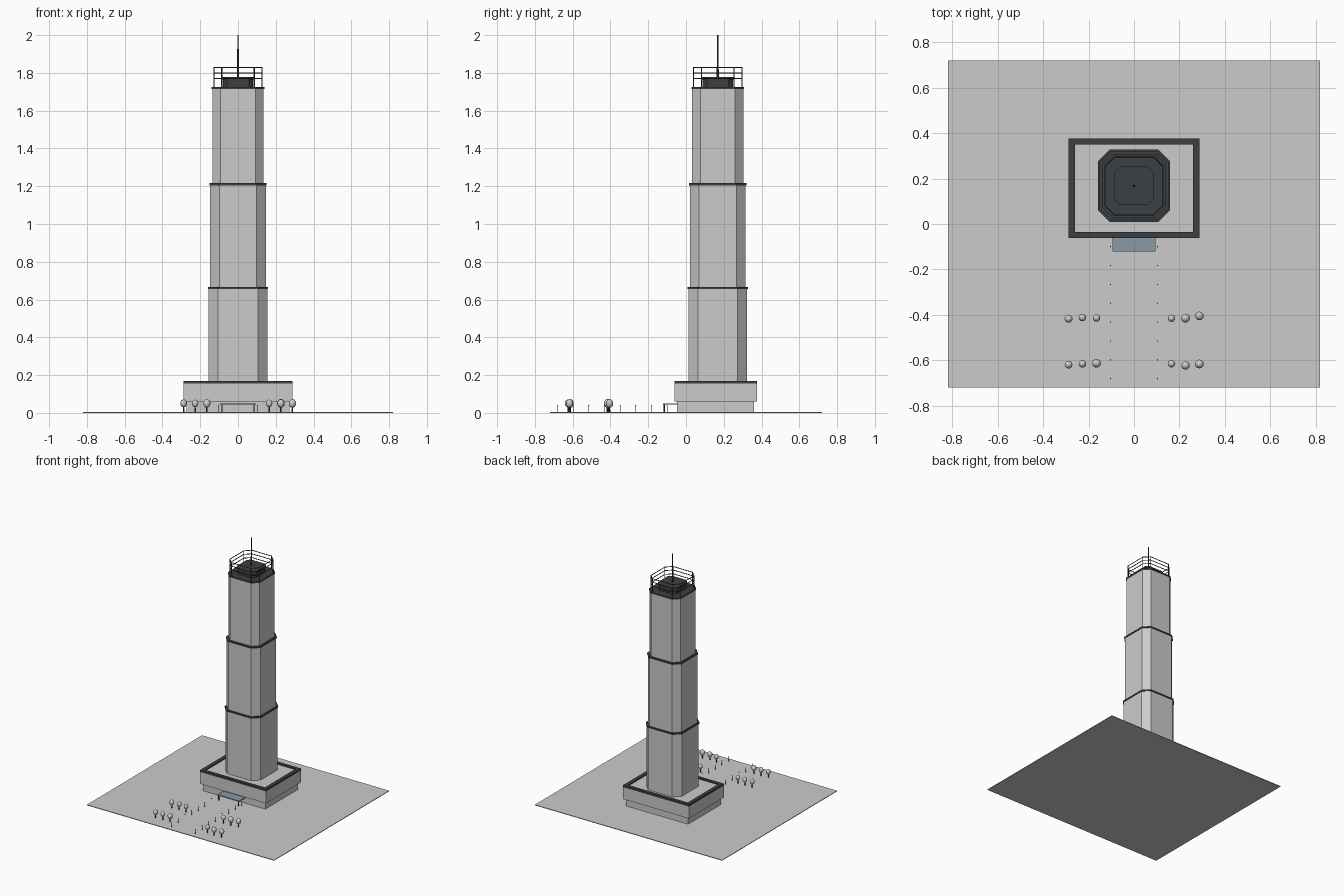
import bpy, bmesh, math, random
from mathutils import Vector

if "Cube" in bpy.data.objects:
    bpy.data.objects.remove(bpy.data.objects["Cube"])

random.seed(4)
TY = 0.168   # tower centre in y
PY = 0.157   # podium centre in y
G = 0.005    # top of the plaza slab


def material(name, rgb):
    m = bpy.data.materials.new(name)
    m.diffuse_color = (*rgb, 1)
    m.use_nodes = True
    m.node_tree.nodes["Principled BSDF"].inputs["Base Color"].default_value = m.diffuse_color
    return m


DARK = material("dark_metal", (0.045, 0.05, 0.055))
GLASS = material("canopy_glass", (0.25, 0.32, 0.38))


def finish(name, bm, mat=None):
    bmesh.ops.recalc_face_normals(bm, faces=bm.faces)
    me = bpy.data.meshes.new(name)
    bm.to_mesh(me)
    bm.free()
    ob = bpy.data.objects.new(name, me)
    bpy.context.collection.objects.link(ob)
    if mat:
        me.materials.append(mat)
    return ob


def box(name, x0, x1, y0, y1, z0, z1, mat=None):
    bm = bmesh.new()
    bmesh.ops.create_cube(bm, size=1)
    for v in bm.verts:
        v.co = Vector(((x0 + x1) / 2 + v.co.x * (x1 - x0),
                       (y0 + y1) / 2 + v.co.y * (y1 - y0),
                       (z0 + z1) / 2 + v.co.z * (z1 - z0)))
    return finish(name, bm, mat)


def octagon(half, cut):
    i = half - cut
    return [(half, -i), (half, i), (i, half), (-i, half),
            (-half, i), (-half, -i), (-i, -half), (i, -half)]


def prism(name, half, cut, z0, z1, mat=None):
    bm = bmesh.new()
    base = bm.faces.new([bm.verts.new((x, y + TY, z0)) for x, y in octagon(half, cut)])
    ext = bmesh.ops.extrude_face_region(bm, geom=[base], use_keep_orig=True)
    for v in ext["geom"]:
        if isinstance(v, bmesh.types.BMVert):
            v.co.z = z1
    return finish(name, bm, mat)


def tube(name, pts, radius, mat=None, closed=False):
    cu = bpy.data.curves.new(name, 'CURVE')
    cu.dimensions = '3D'
    cu.bevel_depth = radius
    cu.bevel_resolution = 1
    cu.use_fill_caps = True
    sp = cu.splines.new('POLY')
    sp.points.add(len(pts) - 1)
    for p, c in zip(sp.points, pts):
        p.co = (*c, 1)
    sp.use_cyclic_u = closed
    ob = bpy.data.objects.new(name, cu)
    bpy.context.collection.objects.link(ob)
    if mat:
        cu.materials.append(mat)
    return ob


def cone(name, x, y, z0, z1, r0, r1, mat=None, seg=8):
    bm = bmesh.new()
    bmesh.ops.create_cone(bm, cap_ends=True, segments=seg, radius1=r0, radius2=r1, depth=z1 - z0)
    bmesh.ops.translate(bm, verts=bm.verts, vec=(x, y, (z0 + z1) / 2))
    return finish(name, bm, mat)


# Plaza slab
box("plaza", -0.82, 0.82, -0.72, 0.72, 0, G)

# Podium: recessed ground floor under a wider upper block
box("podium_lobby", -0.272, 0.272, PY - 0.204, PY + 0.204, G, 0.06)
box("podium_block", -0.288, 0.288, PY - 0.218, PY + 0.218, 0.06, 0.162)

# Podium parapet frame
for s, n in ((-1, "left"), (1, "right")):
    a, b = sorted((s * 0.289, s * 0.260))
    box("parapet_" + n, a, b, PY - 0.219, PY + 0.219, 0.155, 0.17, DARK)
for s, n in ((-1, "front"), (1, "back")):
    a, b = sorted((PY + s * 0.219, PY + s * 0.193))
    box("parapet_" + n, -0.260, 0.260, a, b, 0.155, 0.17, DARK)

# Tower tiers with a dark cornice slab on each
for k, (half, cut, z0, z1) in enumerate(((0.155, 0.050, 0.16, 0.66),
                                         (0.147, 0.048, 0.66, 1.21),
                                         (0.136, 0.044, 1.21, 1.72))):
    prism(f"tower_tier_{k + 1}", half, cut, z0, z1)
    prism(f"cornice_{k + 1}", half + 0.004, cut + 0.001, z1 - 0.005, z1 + 0.006, DARK)

# Rooftop plant room
prism("plant_room", 0.080, 0.022, 1.725, 1.77, DARK)
prism("plant_room_cap", 0.085, 0.024, 1.766, 1.777, DARK)

# Rooftop railing
ring = [(x, y + TY) for x, y in octagon(0.128, 0.042)]
for k, z in enumerate((1.77, 1.80, 1.828)):
    tube(f"roof_rail_{k + 1}", [(x, y, z) for x, y in ring], 0.0028, DARK, True)
for k, (x, y) in enumerate(ring):
    tube(f"roof_post_{k + 1}", [(x, y, 1.72), (x, y, 1.83)], 0.003, DARK)

# Mast
cone("mast", 0, TY, 1.77, 2.0, 0.006, 0.003, DARK)

# Entrance canopy and its posts
box("canopy", -0.095, 0.095, -0.122, -0.045, 0.044, 0.051, GLASS)
for s in (-1, 1):
    cone("canopy_post", s * 0.085, -0.115, G, 0.045, 0.003, 0.003, DARK)

# Lamps along both sides of the walk
for s in (-1, 1):
    for i in range(8):
        x, y = s * 0.104, -0.10 - i * 0.083
        cone("lamp_post", x, y, G, 0.04, 0.0015, 0.0015, DARK, 6)
        cone("lamp_head", x, y, 0.038, 0.042, 0.003, 0.003, DARK, 6)

# Trees in four groups of three
for gx in (-1, 1):
    for gy in (-0.41, -0.62):
        for x in (0.165, 0.227, 0.288):
            y = gy + random.uniform(-0.008, 0.008)
            r = random.uniform(0.016, 0.020)
            cone("tree_trunk", gx * x, y, G, 0.036, 0.004, 0.003, DARK)
            bm = bmesh.new()
            bmesh.ops.create_uvsphere(bm, u_segments=12, v_segments=8, radius=r)
            bmesh.ops.scale(bm, vec=(1, 1, 1.2), verts=bm.verts)
            bmesh.ops.translate(bm, verts=bm.verts, vec=(gx * x, y, 0.05))
            for f in bm.faces:
                f.smooth = True
            finish("tree_crown", bm)
